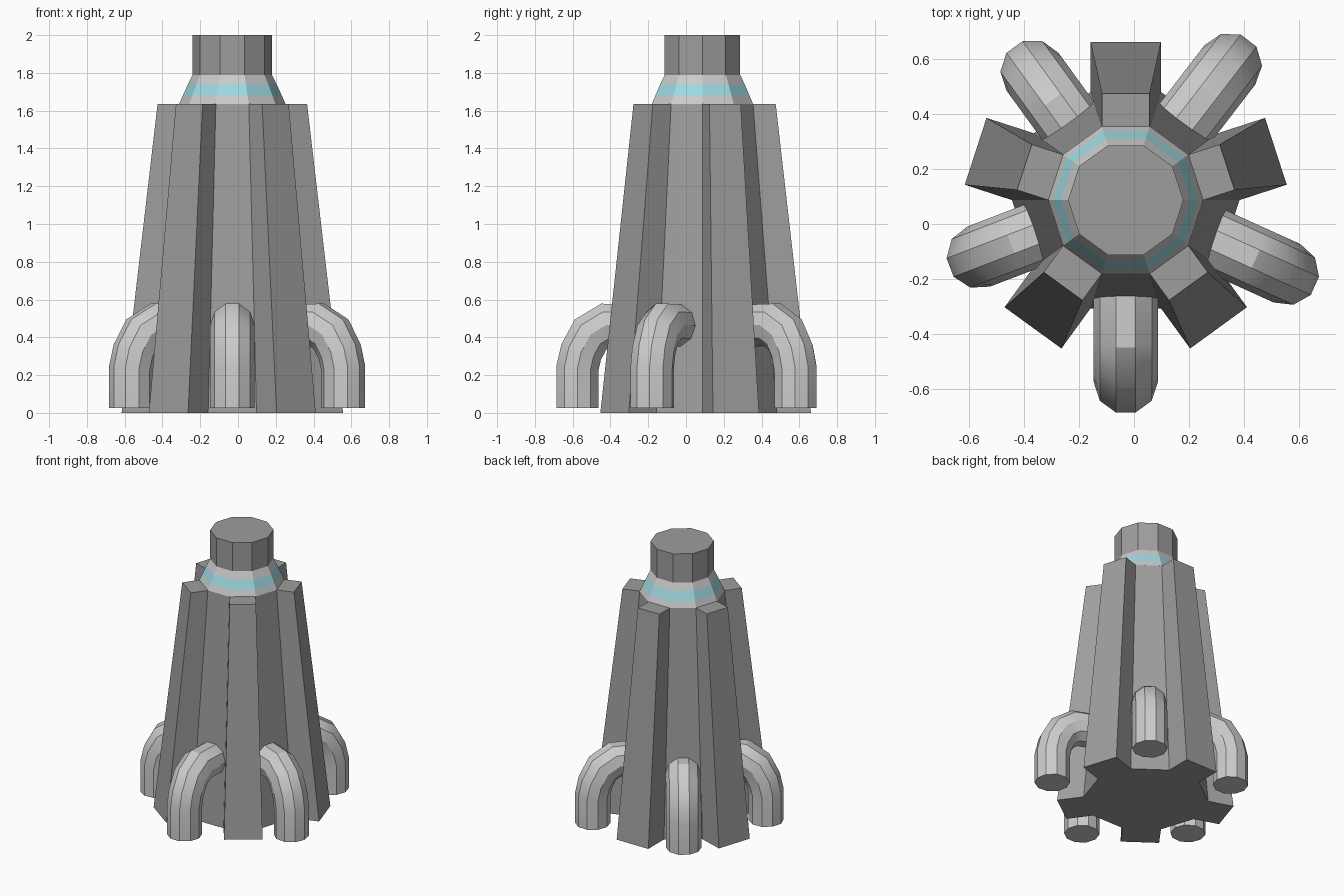
import bpy
from math import sin, cos, radians, tan
from mathutils import Vector

if "Cube" in bpy.data.objects:
    bpy.data.objects.remove(bpy.data.objects["Cube"])

CX, CY = -0.03, 0.087   # axis of the tower


def material(name, rgb):
    m = bpy.data.materials.new(name)
    m.diffuse_color = (*rgb, 1)
    m.use_nodes = True
    m.node_tree.nodes["Principled BSDF"].inputs["Base Color"].default_value = m.diffuse_color
    return m


DARK = material("dark_grey", (0.34, 0.34, 0.34))
MID = material("mid_grey", (0.55, 0.55, 0.55))
BLUE = material("band_blue", (0.35, 0.70, 0.75))


def polar(r, deg, z):
    a = radians(deg)
    return Vector((CX + r * cos(a), CY + r * sin(a), z))


def loft(name, rings, mats, cap_start=True, cap_end=True):
    """Skin equal-length rings of points into one flat-shaded object."""
    n = len(rings[0])
    verts = [p for ring in rings for p in ring]
    faces = []
    for k in range(len(rings) - 1):
        for i in range(n):
            j = (i + 1) % n
            faces.append((k * n + i, k * n + j, (k + 1) * n + j, (k + 1) * n + i))
    if cap_start:
        faces.append(tuple(reversed(range(n))))
    if cap_end:
        faces.append(tuple(range(len(verts) - n, len(verts))))
    me = bpy.data.meshes.new(name)
    me.from_pydata(verts, [], faces)
    me.update()
    for m in mats:
        me.materials.append(m)
    ob = bpy.data.objects.new(name, me)
    bpy.context.collection.objects.link(ob)
    return ob


def decagon(r, z):
    return [polar(r, 36 * i, z) for i in range(10)]


# Tapered decagonal body with every second side pulled out as a buttress
def finned_ring(apothem, outer, z):
    half = apothem * tan(radians(18))
    pts = []
    for k in range(5):
        a = radians(18 + 72 * k)
        out, side = Vector((cos(a), sin(a), 0)), Vector((-sin(a), cos(a), 0))
        for d, s in ((apothem, -half), (outer, -half), (outer, half), (apothem, half)):
            pts.append(Vector((CX, CY, z)) + out * d + side * s)
    return pts


loft("buttressed_body",
     [finned_ring(0.394, 0.575, 0), finned_ring(0.268, 0.388, 1.635)], [DARK])

# Sloping mid-grey collar with a pale blue band, then the straight dark neck
neck = loft("collar_and_neck",
            [decagon(r, z) for r, z in ((0.282, 1.635), (0.264, 1.675), (0.235, 1.74),
                                        (0.21, 1.79), (0.21, 2.0))],
            [DARK, MID, BLUE], cap_start=False)
for i in range(30):
    neck.data.polygons[i].material_index = (1, 2, 1)[i // 10]


# Bent pipes: path given as (distance inward from the upright, height)
PATH = [(0, 0.025), (0, 0.235), (0.02, 0.323), (0.07, 0.415), (0.155, 0.466), (0.36, 0.46)]
PIPE_R = 0.117


def pipe(name, angle, dist):
    a = radians(angle)
    inward, side = Vector((-cos(a), -sin(a), 0)), Vector((-sin(a), cos(a), 0))
    up = Vector((0, 0, 1))
    path = [polar(dist, angle, 0) + inward * d + up * z for d, z in PATH]
    rings = []
    for i, p in enumerate(path):
        t_in = (p - path[max(i - 1, 0)]).normalized()
        t_out = (path[min(i + 1, len(path) - 1)] - p).normalized()
        t = (t_in + t_out).normalized()
        normal = t.cross(side)
        miter = 1 / max(t.dot(t_in), t.dot(t_out))
        rings.append([p + PIPE_R * (side * cos(radians(36 * k)) +
                                    normal * miter * sin(radians(36 * k)))
                      for k in range(10)])
    # ring winding runs clockwise along the path, so reverse for outward faces
    ob = loft(name, [list(reversed(r)) for r in rings], [MID])
    # blend the bend along its length, keep the ten long edges crisp
    bpy.ops.object.select_all(action='DESELECT')
    ob.select_set(True)
    bpy.context.view_layer.objects.active = ob
    bpy.ops.object.shade_smooth_by_angle(angle=radians(31))


for name, angle, dist in (("front_pipe", 270, 0.662), ("right_pipe", -24.4, 0.645),
                          ("back_right_pipe", 52.4, 0.622), ("back_left_pipe", 126, 0.578),
                          ("left_pipe", 201, 0.574)):
    pipe(name, angle, dist)
